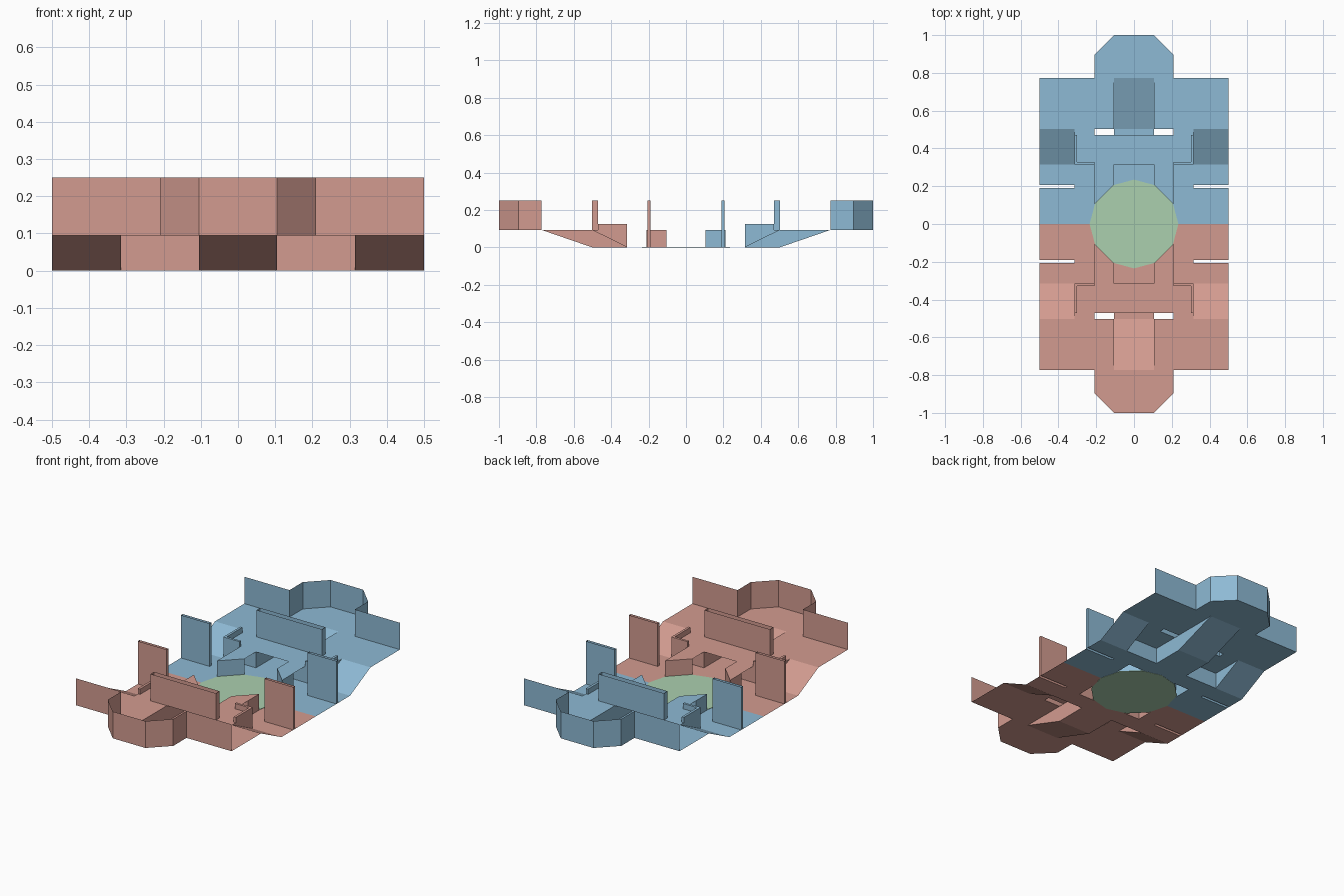
import bpy
import bmesh
from mathutils import Matrix

cube = bpy.data.objects.get("Cube")
if cube:
    bpy.data.objects.remove(cube, do_unlink=True)


def material(name, colour):
    mat = bpy.data.materials.new(name)
    mat.use_nodes = True
    mat.diffuse_color = (*colour, 1)
    mat.node_tree.nodes["Principled BSDF"].inputs["Base Color"].default_value = (*colour, 1)
    return mat


red = material("dusty_red", (.65, .33, .28))
blue = material("sky_blue", (.27, .49, .66))
green = material("soft_green", (.41, .63, .43))

# Shared plan lines: distances from the centre, and heights
EDGE, PLATFORM_X, PRONG, LANE = .5, .315, .21, .105
RAMP_FOOT, BRIDGE, LEDGE, BACK, BAY, TIP = .315, .47, .503, .773, .895, 1.0
SLIT_IN, SLIT_OUT = .19, .206
GROUND, DECK, RAIL, TOP = .001, .094, .125, .25


def flat(points, z):
    return [(x, y, z) for x, y in points]


def wall(path, low, high):
    """Upright sheets along a plan path."""
    return [[(*a, low), (*b, low), (*b, high), (*a, high)] for a, b in zip(path, path[1:])]


def rectangle(x0, y0, x1, y1):
    return [(x0, y0), (x1, y0), (x1, y1), (x0, y1), (x0, y0)]


def build(name, faces, side, mat):
    """Make a right-left mirrored part on one end of the arena."""
    bm = bmesh.new()
    for face in faces:
        bm.faces.new([bm.verts.new(p) for p in face])
    bmesh.ops.remove_doubles(bm, verts=bm.verts, dist=1e-5)
    if side < 0:
        bm.transform(Matrix.Diagonal((1, -1, 1, 1)))
        bmesh.ops.reverse_faces(bm, faces=bm.faces)
    mesh = bpy.data.meshes.new(name)
    bm.to_mesh(mesh)
    bm.free()
    mesh.materials.append(mat)
    obj = bpy.data.objects.new(name, mesh)
    bpy.context.collection.objects.link(obj)
    obj.modifiers.new("mirror", "MIRROR").use_axis = (True, False, False)


parts = {}

# Ground level with the underpass lane, open below the pillars and side walls
parts["low_floor"] = [
    flat([(0, 0), (PRONG, 0), (PRONG, LANE), (LANE, PRONG), (LANE, LEDGE), (0, LEDGE)], GROUND),
    flat([(PRONG, 0), (EDGE, 0), (EDGE, SLIT_IN), (PLATFORM_X, SLIT_IN),
          (PLATFORM_X, SLIT_OUT), (EDGE, SLIT_OUT), (EDGE, RAMP_FOOT), (LANE, RAMP_FOOT),
          (LANE, PRONG), (PRONG, PRONG), (PRONG, LANE)], GROUND),
]

# Raised deck: bridge, prongs toward the centre, and the end bay
parts["raised_deck"] = [flat(
    [(0, RAMP_FOOT), (LANE, RAMP_FOOT), (LANE, PRONG), (PRONG, LANE), (PRONG, RAMP_FOOT),
     (PLATFORM_X, RAMP_FOOT), (PLATFORM_X, LEDGE), (EDGE, LEDGE), (EDGE, BACK),
     (PRONG, BACK), (PRONG, BAY), (LANE, TIP), (0, TIP), (0, BACK), (LANE, BACK),
     (LANE, LEDGE), (PRONG, LEDGE), (PRONG, BRIDGE), (0, BRIDGE)], DECK)]

# Ramps and the triangular cheeks beside them
parts["centre_ramp"] = [
    [(0, LEDGE, GROUND), (LANE, LEDGE, GROUND), (LANE, BACK, DECK), (0, BACK, DECK)],
    [(LANE, LEDGE, GROUND), (LANE, LEDGE, DECK), (LANE, BACK, DECK)],
]
parts["side_ramps"] = [
    [(PLATFORM_X, RAMP_FOOT, GROUND), (EDGE, RAMP_FOOT, GROUND),
     (EDGE, LEDGE, DECK), (PLATFORM_X, LEDGE, DECK)],
    [(PLATFORM_X, RAMP_FOOT, GROUND), (PLATFORM_X, LEDGE, DECK), (PLATFORM_X, RAMP_FOOT, DECK)],
]

# Deck supports: underpass sides, front faces and triangular pillars
parts["deck_supports"] = wall(
    [(LANE, LEDGE), (LANE, RAMP_FOOT), (PLATFORM_X, RAMP_FOOT)], GROUND, DECK)
parts["pillars"] = wall(
    [(LANE, PRONG), (PRONG, LANE), (PRONG, PRONG), (LANE, PRONG)], GROUND, DECK)

# Low L-shaped rails on the deck corners
INNER_X, INNER_Y = PLATFORM_X - .014, RAMP_FOOT + .014
rail = [(PRONG, RAMP_FOOT), (PLATFORM_X, RAMP_FOOT), (PLATFORM_X, BRIDGE),
        (INNER_X, BRIDGE), (INNER_X, INNER_Y), (PRONG, INNER_Y)]
parts["corner_rails"] = wall(rail + rail[:1], DECK, RAIL) + [flat(rail, RAIL)]

# Hollow cover walls, open at top and bottom
parts["bridge_wall"] = wall(
    [(0, BRIDGE), (PRONG, BRIDGE), (PRONG, LEDGE), (0, LEDGE)], DECK, TOP)
parts["side_walls"] = wall(
    rectangle(PLATFORM_X, SLIT_IN, EDGE, SLIT_OUT), GROUND, TOP)

# Thin wall around the end of the arena
parts["end_wall"] = wall(
    [(EDGE, BACK), (PRONG, BACK), (PRONG, BAY), (LANE, TIP), (0, TIP)], DECK, TOP)

for end, side, mat in (("front", -1, red), ("back", 1, blue)):
    for name, faces in parts.items():
        build(f"{end}_{name}", faces, side, mat)

# Twelve-sided centre plate
bpy.ops.mesh.primitive_cylinder_add(vertices=12, radius=.235, depth=.003, location=(0, 0, .0015))
plate = bpy.context.object
plate.name = "centre_plate"
plate.data.materials.append(green)
